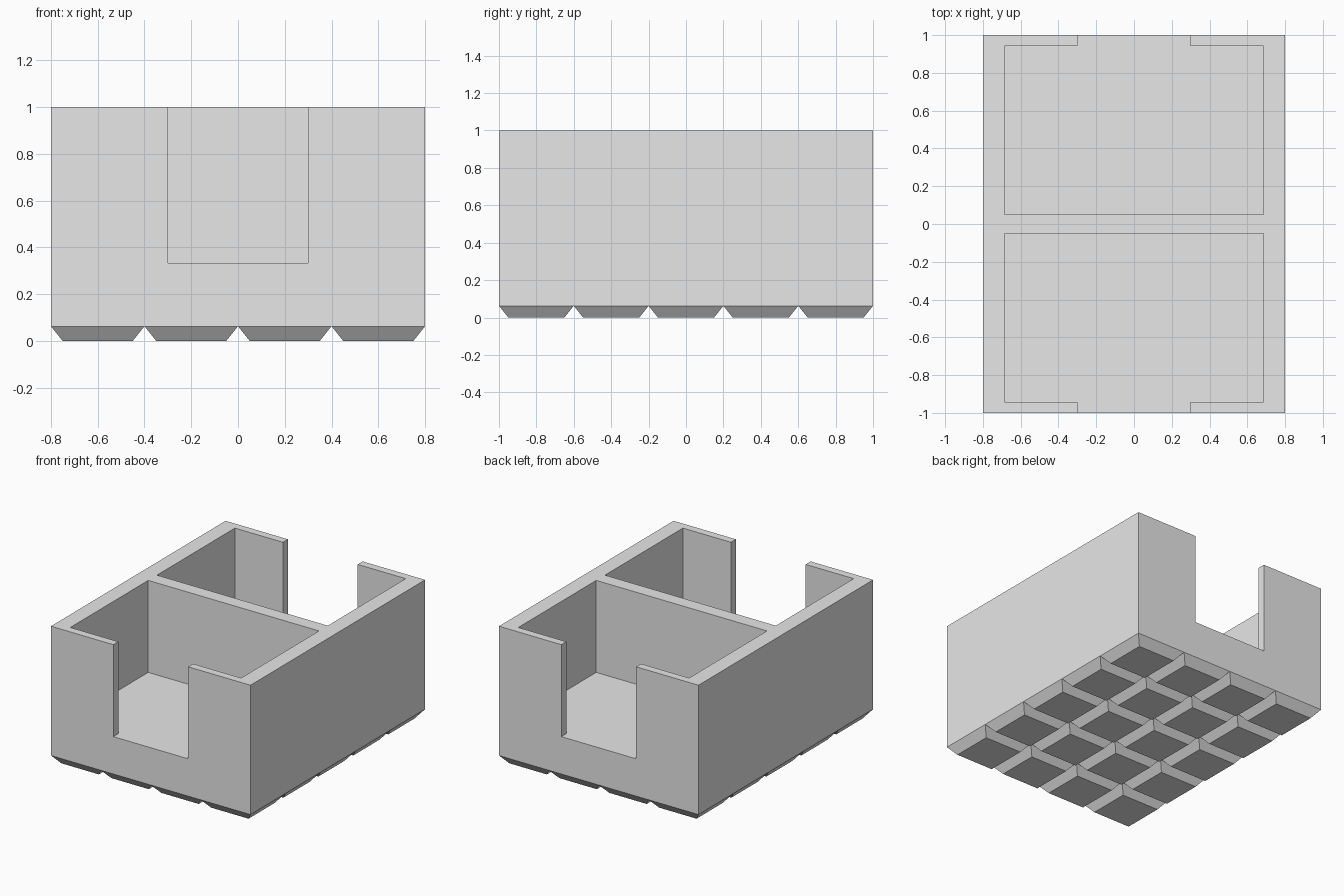
import bpy
import bmesh

cube = bpy.data.objects.get("Cube")
if cube:
    bpy.data.objects.remove(cube, do_unlink=True)

grey = bpy.data.materials.new("light grey")
grey.use_nodes = True
GREY = (0.8, 0.8, 0.8, 1)
grey.diffuse_color = GREY
grey.node_tree.nodes["Principled BSDF"].inputs["Base Color"].default_value = GREY

HALF_X, HALF_Y, TOP = 0.8, 1.0, 1.0
FOOT, FLOOR = 0.0625, 0.333
PITCH, CHAMFER = 0.4, 0.05


def add_object(name, bm):
    bmesh.ops.recalc_face_normals(bm, faces=bm.faces)
    mesh = bpy.data.meshes.new(name)
    bm.to_mesh(mesh)
    bm.free()
    mesh.materials.append(grey)
    obj = bpy.data.objects.new(name, mesh)
    bpy.context.collection.objects.link(obj)
    return obj


def prism(name, outline, z0, z1):
    bm = bmesh.new()
    face = bm.faces.new([bm.verts.new((x, y, z0)) for x, y in outline])
    new = bmesh.ops.extrude_face_region(bm, geom=[face])["geom"]
    verts = [v for v in new if isinstance(v, bmesh.types.BMVert)]
    bmesh.ops.translate(bm, verts=verts, vec=(0, 0, z1 - z0))
    return add_object(name, bm)


# Solid body block
body = prism("tray_body", [(-HALF_X, -HALF_Y), (HALF_X, -HALF_Y),
                           (HALF_X, HALF_Y), (-HALF_X, HALF_Y)], FOOT, TOP)

# Two pockets, each open through a wide notch in its end wall
half_pocket = [(0.685, 0.05), (0.685, 0.943), (0.3, 0.943), (0.3, 1.2)]
pocket = half_pocket + [(-x, y) for x, y in reversed(half_pocket)]
bpy.context.view_layer.objects.active = body
for side in (-1, 1):
    cutter = prism("pocket_cutter", [(x, y * side) for x, y in pocket],
                   FLOOR, TOP + 0.2)
    cutter.hide_render = True
    cut = body.modifiers.new("pocket", "BOOLEAN")
    cut.operation = "DIFFERENCE"
    cut.solver = "EXACT"
    cut.object = cutter
    bpy.ops.object.modifier_apply(modifier=cut.name)
    bpy.data.objects.remove(cutter, do_unlink=True)

# Grid of tapered feet under the body
bm = bmesh.new()
for i in range(4):
    for j in range(5):
        cx, cy = (i - 1.5) * PITCH, (j - 2) * PITCH
        rings = []
        for half, z in ((PITCH / 2 - CHAMFER, 0), (PITCH / 2, FOOT)):
            rings.append([bm.verts.new((cx + sx * half, cy + sy * half, z))
                          for sx, sy in ((-1, -1), (1, -1), (1, 1), (-1, 1))])
        low, high = rings
        bm.faces.new(low[::-1])
        bm.faces.new(high)
        for k in range(4):
            n = (k + 1) % 4
            bm.faces.new((low[k], low[n], high[n], high[k]))
add_object("tapered_feet", bm)
